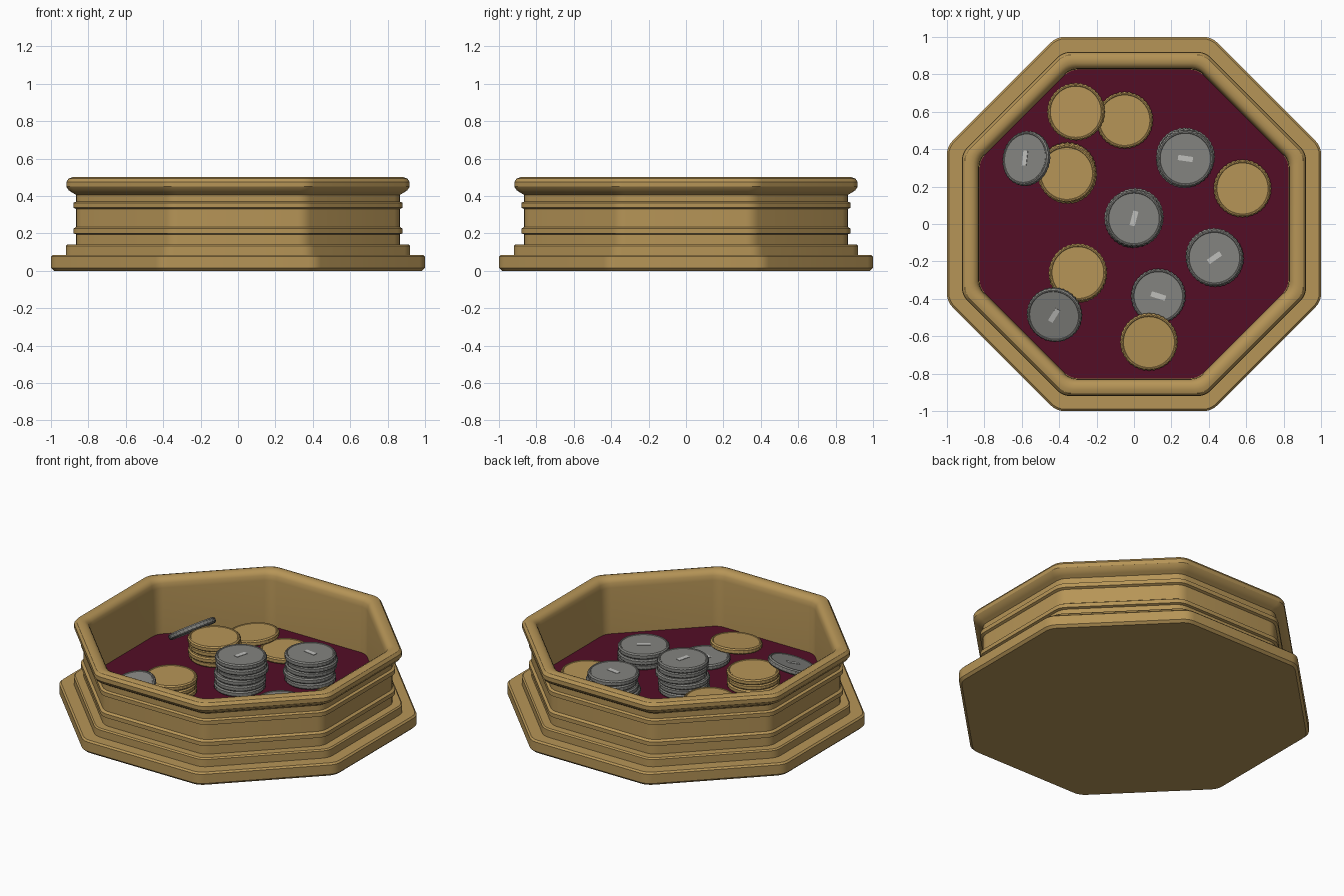
import bpy, bmesh, math, random
from mathutils import Vector, Matrix

if "Cube" in bpy.data.objects:
    bpy.data.objects.remove(bpy.data.objects["Cube"])

random.seed(4)


def material(name, rgb):
    m = bpy.data.materials.new(name)
    m.diffuse_color = (*rgb, 1)
    m.use_nodes = True
    m.node_tree.nodes["Principled BSDF"].inputs["Base Color"].default_value = m.diffuse_color
    return m


GOLD = material("antique gold", (0.47, 0.30, 0.095))
FELT = material("crimson felt", (0.088, 0.004, 0.019))
SILVER = material("dull silver", (0.23, 0.23, 0.215))
SHINE = material("bright silver", (0.52, 0.52, 0.50))


def finish(bm, name, mats, angle=32):
    bmesh.ops.recalc_face_normals(bm, faces=bm.faces)
    me = bpy.data.meshes.new(name)
    bm.to_mesh(me)
    bm.free()
    for m in mats:
        me.materials.append(m)
    ob = bpy.data.objects.new(name, me)
    bpy.context.collection.objects.link(ob)
    bpy.ops.object.select_all(action='DESELECT')
    ob.select_set(True)
    bpy.context.view_layer.objects.active = ob
    bpy.ops.object.shade_smooth_by_angle(angle=math.radians(angle))
    return ob


def octagon(r, t=0.04, steps=4):
    """Octagon of apothem r whose corners are rounded over a tangent length t."""
    rad = t / math.tan(math.pi / 8)
    c = (r - rad) / math.cos(math.pi / 8)
    pts = []
    for k in range(8):
        a = math.radians(22.5 + 45 * k)
        for i in range(steps + 1):
            b = a + math.radians(-22.5 + 45 * i / steps)
            pts.append((c * math.cos(a) + rad * math.cos(b),
                        c * math.sin(a) + rad * math.sin(b)))
    return pts


def loft(rings):
    """Skin a list of closed loops and cap both ends."""
    bm = bmesh.new()
    loops = [[bm.verts.new(p) for p in ring] for ring in rings]
    n = len(loops[0])
    for a, b in zip(loops, loops[1:]):
        for i in range(n):
            j = (i + 1) % n
            bm.faces.new((a[i], a[j], b[j], b[i]))
    bm.faces.new(loops[0][::-1])
    bm.faces.new(loops[-1])
    return bm


# Moulded tray: plinth, two beads, flared lip, inner wall and floor
FLOOR = 0.14
profile = [(0.985, 0), (1, 0.015), (1, 0.075), (0.99, 0.085), (0.92, 0.085),
           (0.92, 0.132), (0.912, 0.14), (0.865, 0.14), (0.865, 0.195),
           (0.88, 0.2), (0.88, 0.225), (0.865, 0.235), (0.865, 0.33),
           (0.88, 0.337), (0.88, 0.363), (0.865, 0.37), (0.865, 0.405),
           (0.885, 0.417), (0.905, 0.43), (0.918, 0.45), (0.918, 0.475),
           (0.905, 0.493), (0.885, 0.5), (0.86, 0.498), (0.842, 0.488),
           (0.832, 0.47), (0.828, 0.44), (0.826, FLOOR)]
finish(loft([[(x, y, z) for x, y in octagon(r)] for r, z in profile]), "octagonal_tray", [GOLD])

# Felt lining on the tray floor
finish(loft([[(x, y, z) for x, y in octagon(0.825)] for z in (FLOOR, FLOOR + 0.004)]),
       "felt_lining", [FELT])

# Coins
THICK = 0.035


def coin(name, centre, mat, radius, normal=(0, 0, 1), bar=None):
    """Milled coin; centre is the middle of its body, bar an optional mark angle."""
    n = 72
    h = THICK / 2
    shape = [(0.94, -h), (1, -h * 0.55), (1, h * 0.55), (0.94, h), (0.9, h), (0.88, h - 0.003)]
    rings = []
    for f, z in shape:
        ring = []
        for i in range(n):
            a = 2 * math.pi * i / n
            r = radius * f * (0.975 if f == 1 and i % 2 else 1)
            ring.append((r * math.cos(a), r * math.sin(a), z))
        rings.append(ring)
    bm = loft(rings)
    if bar is not None:
        # thin bright mark on the face
        m = Matrix.Translation((0, 0, h - 0.002)) @ Matrix.Rotation(math.radians(bar), 4, 'Z') \
            @ Matrix.Diagonal((0.08, 0.028, 0.003, 1))
        old = set(bm.faces)
        bmesh.ops.create_cube(bm, size=1, matrix=m)
        for f in bm.faces:
            if f not in old:
                f.material_index = 1
    ob = finish(bm, name, [mat, SHINE] if bar is not None else [mat])
    q = Vector((0, 0, 1)).rotation_difference(Vector(normal).normalized())
    ob.matrix_world = Matrix.Translation(centre) @ q.to_matrix().to_4x4()


def stack(name, x, y, count, mat, radius=0.153, bar=None):
    for i in range(count):
        top = i == count - 1
        dx, dy = (0, 0) if top else (random.uniform(-.008, .008), random.uniform(-.008, .014))
        coin(f"{name}_{i + 1}", (x + dx, y + dy, FLOOR + 0.004 + THICK * (i + 0.5)),
             mat, radius, bar=bar if top else None)


# Upright stacks and flat single coins
stack("centre_silver_stack", 0, 0.03, 6, SILVER, bar=75)
stack("back_silver_stack", 0.275, 0.35, 5, SILVER, bar=-8)
stack("right_silver_stack", 0.43, -0.18, 3, SILVER, bar=35)
stack("front_silver_coin", 0.13, -0.385, 1, SILVER, 0.147, bar=-18)
stack("left_gold_stack", -0.36, 0.27, 4, GOLD, 0.157)
stack("front_gold_stack", -0.3, -0.26, 3, GOLD, 0.157)
stack("right_gold_coin", 0.58, 0.19, 1, GOLD, 0.155)
stack("back_gold_coin", -0.05, 0.555, 1, GOLD, 0.153)

# Coins leaning on their neighbours
coin("overlapping_gold_coin", (-0.31, 0.6, 0.182), GOLD, 0.155, (-0.1, 0, 1))
coin("overlapping_front_gold_coin", (0.08, -0.63, 0.176), GOLD, 0.155, (0, -0.1, 1))
coin("leaning_left_silver_coin", (-0.575, 0.35, 0.245), SILVER, 0.148, (-0.66, 0.16, 1), bar=85)
coin("leaning_front_silver_coin", (-0.425, -0.485, 0.225), SILVER, 0.15, (-0.17, -0.29, 1), bar=58)
